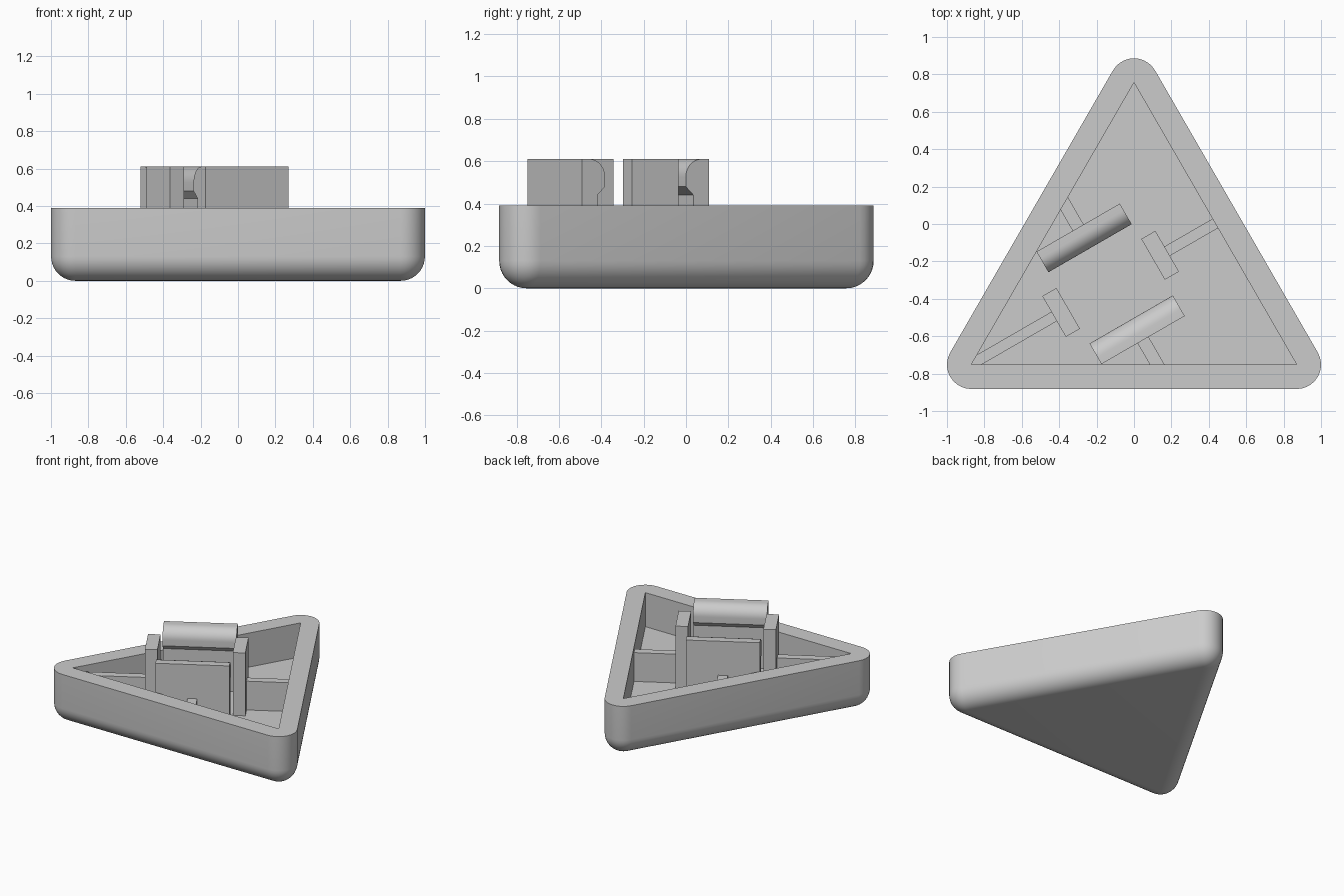
import bpy, bmesh
from math import sin, cos, pi, radians
from mathutils import Matrix, Vector

if "Cube" in bpy.data.objects:
    bpy.data.objects.remove(bpy.data.objects["Cube"], do_unlink=True)

grey = bpy.data.materials.new("plain_grey")
grey.use_nodes = True
colour = (0.6, 0.6, 0.6, 1)
grey.diffuse_color = colour
grey.node_tree.nodes["Principled BSDF"].inputs["Base Color"].default_value = colour

R = 0.13        # rounding radius and floor height
RIM = 0.39      # tray height
TOP = 0.61      # top of posts and clips
RIB_TOP = 0.35
FOOT = 0.1      # fittings start inside the floor
STEPS = 10
CORNERS = [Vector((0.87, -0.752)), Vector((0, 0.756)), Vector((-0.87, -0.752))]
# Fittings are laid out on a frame turned by 30 degrees
FRAME = Matrix.Translation((-0.125, -0.32, 0)) @ Matrix.Rotation(radians(30), 4, "Z")


def finish(bm, name):
    bmesh.ops.remove_doubles(bm, verts=bm.verts, dist=1e-5)
    bmesh.ops.recalc_face_normals(bm, faces=bm.faces)
    mesh = bpy.data.meshes.new(name)
    bm.to_mesh(mesh)
    bm.free()
    mesh.materials.append(grey)
    obj = bpy.data.objects.new(name, mesh)
    bpy.context.collection.objects.link(obj)
    bpy.ops.object.select_all(action="DESELECT")
    obj.select_set(True)
    bpy.context.view_layer.objects.active = obj
    bpy.ops.object.shade_smooth_by_angle(angle=radians(30))
    return obj


def ring(bm, offset, z):
    """Triangle outline grown by offset, with round corners."""
    verts = []
    for i, c in enumerate(CORNERS):
        for k in range(STEPS + 1):
            a = -pi / 2 + (i + k / STEPS) * 2 * pi / 3
            verts.append(bm.verts.new((c.x + offset * cos(a), c.y + offset * sin(a), z)))
    return verts


def prism(name, profile, u0, u1):
    """Extrude a (v, z) profile along u in the turned frame."""
    bm = bmesh.new()
    face = bm.faces.new([bm.verts.new((u0, v, z)) for v, z in profile])
    new = bmesh.ops.extrude_face_region(bm, geom=[face])["geom"]
    moved = [g for g in new if isinstance(g, bmesh.types.BMVert)]
    bmesh.ops.translate(bm, verts=moved, vec=(u1 - u0, 0, 0))
    bm.transform(FRAME)
    return finish(bm, name)


def box(name, u0, u1, v0, v1, top):
    return prism(name, [(v0, FOOT), (v1, FOOT), (v1, top), (v0, top)], u0, u1)


# Tray: rounded underside, straight wall, flat rim, sharp inner pocket
bm = bmesh.new()
levels = [(R * sin(t), R - R * cos(t)) for t in (k * pi / 2 / STEPS for k in range(STEPS + 1))]
levels += [(R, RIM), (0, RIM), (0, R)]
rings = [ring(bm, *level) for level in levels]
for a, b in zip(rings, rings[1:]):
    for i in range(len(a)):
        j = (i + 1) % len(a)
        bm.faces.new((a[i], a[j], b[j], b[i]))
for r in (rings[0], rings[-1]):
    bm.faces.new([r[i * (STEPS + 1)] for i in range(3)])
finish(bm, "tray")

# Guide posts, each with a rib reaching the wall
for side, sign, reach in (("right", 1, 0.68), ("left", -1, 0.9)):
    box(side + "_guide_post", sign * 0.262, sign * 0.349, -0.126, 0.126, TOP)
    box(side + "_guide_rib", sign * 0.34, sign * reach, -0.029, 0.029, RIB_TOP)

# Snap clips with rounded inward hooks, each braced by a short rib
TIP, HOOK = 0.22, 0.085
hook = [(TIP + HOOK - HOOK * cos(t), TOP - HOOK + HOOK * sin(t))
        for t in (k * pi / 2 / STEPS for k in range(STEPS + 1))]
clip = [(0.347, FOOT), (0.262, FOOT), (0.262, 0.44), (TIP, 0.48)] + hook + [(0.347, TOP)]
for side, sign in (("back", 1), ("front", -1)):
    prism(side + "_clip", [(sign * v, z) for v, z in clip], -0.257, 0.257)
    box(side + "_clip_rib", -0.034, 0.034, sign * 0.34, sign * 0.55, RIB_TOP)
